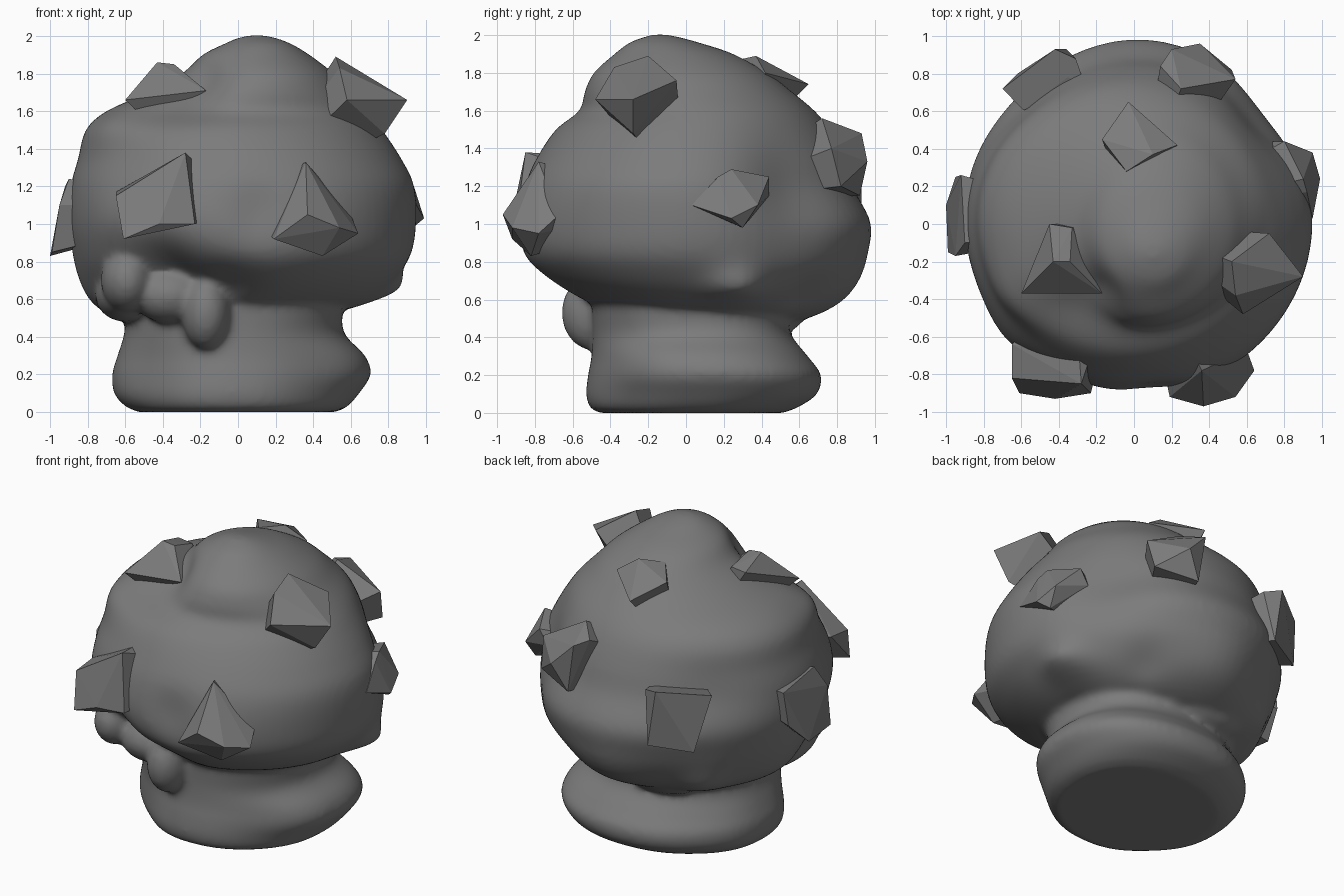
import bpy, bmesh, math
from mathutils import Vector

if "Cube" in bpy.data.objects:
    bpy.data.objects.remove(bpy.data.objects["Cube"])

grey = bpy.data.materials.new("stone grey")
grey.diffuse_color = (0.2, 0.2, 0.2, 1)
grey.use_nodes = True
grey.node_tree.nodes["Principled BSDF"].inputs["Base Color"].default_value = grey.diffuse_color


def finish(bm, name):
    bmesh.ops.recalc_face_normals(bm, faces=bm.faces)
    mesh = bpy.data.meshes.new(name)
    bm.to_mesh(mesh)
    bm.free()
    ob = bpy.data.objects.new(name, mesh)
    bpy.context.collection.objects.link(ob)
    mesh.materials.append(grey)
    return ob


def spline(a, b, c, d, t):
    return b + 0.5 * t * (c - a + t * (2*a - 5*b + 4*c - d + t * (3*(b - c) + d - a)))


def lopsided_lathe(name, rows, lumps, power=2.0, tilt=0.0, steps=5, seg=80):
    """Rows: height, then left, right, front and back reach."""
    bm = bmesh.new()
    rings = []
    last = len(rows) - 1
    levels = [(i, s / steps) for i in range(last) for s in range(steps)] + [(last - 1, 1.0)]
    for i, t in levels:
        four = [rows[min(max(i + k, 0), last)] for k in (-1, 0, 1, 2)]
        z, x0, x1, y0, y1 = [spline(*v, t) for v in zip(*four)]
        cx, cy, rx, ry = (x0 + x1) / 2, (y0 + y1) / 2, (x1 - x0) / 2, (y1 - y0) / 2
        low = min(max((0.9 - z) / 0.35, 0), 1)
        ring = []
        for k in range(seg):
            a = 2 * math.pi * k / seg
            c, s = math.cos(a), math.sin(a)
            p = Vector((cx + rx * math.copysign(abs(c) ** (2 / power), c),
                        cy + ry * math.copysign(abs(s) ** (2 / power), s), z))
            push = sum(h * math.exp(-((p - Vector(o)).length / w) ** 2) for o, w, h in lumps)
            p += Vector((c, s, 0)) * push
            p.z += tilt * low * (c - s) * 0.7
            ring.append(bm.verts.new(p))
        rings.append(ring)
    for r0, r1 in zip(rings, rings[1:]):
        for k in range(seg):
            n = (k + 1) % seg
            bm.faces.new((r0[k], r0[n], r1[n], r1[k]))
    bm.faces.new(rings[0])
    bm.faces.new(rings[-1])
    return finish(bm, name)


# Squat stem with a flat foot, narrower on some corners
stem_lumps = [((-.47, .52, .15), .35, -.07), ((.47, -.42, .15), .35, -.07),
              ((-.50, -.42, .10), .28, -.06)]
stem = lopsided_lathe("stem", [
    (0.0, -.54, .53, -.47, .52), (0.03, -.61, .59, -.52, .60), (0.10, -.67, .65, -.54, .70),
    (0.20, -.68, .71, -.53, .72), (0.30, -.65, .68, -.51, .65), (0.42, -.61, .57, -.50, .56),
    (0.55, -.60, .56, -.50, .55), (0.70, -.60, .56, -.50, .55)], stem_lumps, power=2.4)

# Rounded lumpy cap with a dome on top and an undercut at the front left
cap_lumps = [((-.42, -.70, .69), .21, -.20), ((-.10, -.74, .60), .20, -.12),
             ((.78, .27, .60), .15, .13), ((.0, .78, .64), .28, .08),
             ((-.80, .10, .64), .22, .04), ((-.50, .55, .60), .15, .05),
             ((.45, .65, .62), .13, -.04), ((-.28, -.42, 1.70), .20, -.11),
             ((.1, -.88, 1.05), .16, -.04), ((.72, .58, 1.15), .33, -.10),
             ((-.62, .65, 1.20), .30, -.03), ((-.65, -.60, 1.05), .22, .03),
             ((-.60, -.35, 1.54), .17, .04)]
cap = lopsided_lathe("cap", [
    (0.50, -.50, .48, -.40, .45), (0.53, -.62, .62, -.50, .58), (0.60, -.73, .74, -.64, .72),
    (0.70, -.80, .84, -.77, .83), (0.83, -.86, .92, -.87, .92), (1.00, -.90, .95, -.90, .97),
    (1.20, -.89, .94, -.86, .88), (1.35, -.85, .87, -.79, .83), (1.50, -.81, .77, -.69, .76),
    (1.60, -.70, .69, -.57, .68), (1.70, -.48, .60, -.54, .56), (1.80, -.30, .51, -.49, .43),
    (1.90, -.19, .38, -.38, .25), (1.96, -.07, .28, -.30, .07), (1.99, .00, .20, -.22, -.04),
    (2.002, .05, .15, -.18, -.10)], cap_lumps, tilt=0.05)


# Drips hanging under the cap
def drip(name, centre, size):
    bm = bmesh.new()
    bmesh.ops.create_uvsphere(bm, u_segments=28, v_segments=16, radius=1)
    for v in bm.verts:
        v.co = Vector([c + a * b for c, a, b in zip(centre, v.co, size)])
    return finish(bm, name)


drips = [drip("drip_left", (-.59, -.43, .70), (.14, .20, .17)),
         drip("drip_side", (-.60, -.18, .62), (.16, .34, .14)),
         drip("drip_front", (-.17, -.49, .53), (.13, .17, .20)),
         drip("drip_middle", (-.36, -.42, .62), (.20, .18, .15)),
         drip("drip_back", (-.15, .48, .53), (.28, .15, .11))]

# Merge stem, cap and drips into one soft body
bpy.ops.object.select_all(action='DESELECT')
for ob in [stem, cap] + drips:
    ob.select_set(True)
bpy.context.view_layer.objects.active = cap
bpy.ops.object.join()
cap.name = "cap_and_stem"
remesh = cap.modifiers.new("merge", 'REMESH')
remesh.mode = 'VOXEL'
remesh.voxel_size = 0.022
remesh.use_smooth_shade = True
soften = cap.modifiers.new("soften", 'SMOOTH')
soften.factor = 0.5
soften.iterations = 6


# Angular chunks: outer corners joined to a copy sunk into the cap
def chunk(name, corners):
    core = Vector((0, 0, 1.1))
    bm = bmesh.new()
    for c in corners:
        p = Vector(c)
        bm.verts.new(p)
        bm.verts.new(core + (p - core) * 0.84)
    bmesh.ops.convex_hull(bm, input=bm.verts)
    loose = [v for v in bm.verts if not v.link_faces]
    bmesh.ops.delete(bm, geom=loose, context='VERTS')
    finish(bm, name)


chunk("chunk_front_left", [(-.65, -.64, 1.17), (-.65, -.82, 1.15), (-.29, -.72, 1.37),
                           (-.28, -.85, 1.38), (-.23, -.9, 1.0), (-.42, -.93, 1.0), (-.61, -.9, .92)])
chunk("chunk_front_right", [(.36, -.78, 1.33), (.19, -.92, .92), (.37, -.97, 1.05),
                            (.45, -.82, .83), (.64, -.78, .95), (.54, -.92, .98), (.6, -.67, 1.05)])
chunk("chunk_top_right", [(.52, -.2, 1.89), (.54, -.38, 1.83), (.72, -.05, 1.76),
                          (.9, -.28, 1.66), (.58, -.48, 1.66), (.78, -.28, 1.48)])
chunk("chunk_top_left", [(-.45, 0, 1.8), (-.33, -.02, 1.8), (-.43, -.2, 1.86),
                         (-.34, -.2, 1.85), (-.6, -.37, 1.66), (-.17, -.37, 1.71)])
chunk("chunk_left", [(-.9, -.1, 1.24), (-.92, .26, 1.2), (-.95, .25, .98),
                     (-1, .1, .83), (-.99, -.15, .85), (-.95, -.17, 1.1)])
chunk("chunk_right", [(.95, .03, 1.1), (.92, .17, 1.25), (.9, .24, 1.29), (.8, .44, 1.25),
                      (.95, .38, 1.1), (.99, .24, 1.03), (.93, .3, .98), (.74, .44, 1.15)])
chunk("chunk_top_back", [(-.03, .65, 1.74), (.23, .42, 1.8), (-.04, .28, 1.87),
                         (.1, .37, 1.89), (-.17, .45, 1.83)])
chunk("chunk_back_right", [(.14, .84, 1.5), (.2, .93, 1.48), (.35, .96, 1.33), (.54, .77, 1.4),
                           (.52, .82, 1.2), (.25, .92, 1.15), (.25, .72, 1.56)])
chunk("chunk_back_left", [(-.7, .72, 1.3), (-.42, .93, 1.33), (-.31, .88, 1.3),
                          (-.36, .93, .95), (-.62, .8, .92)])
